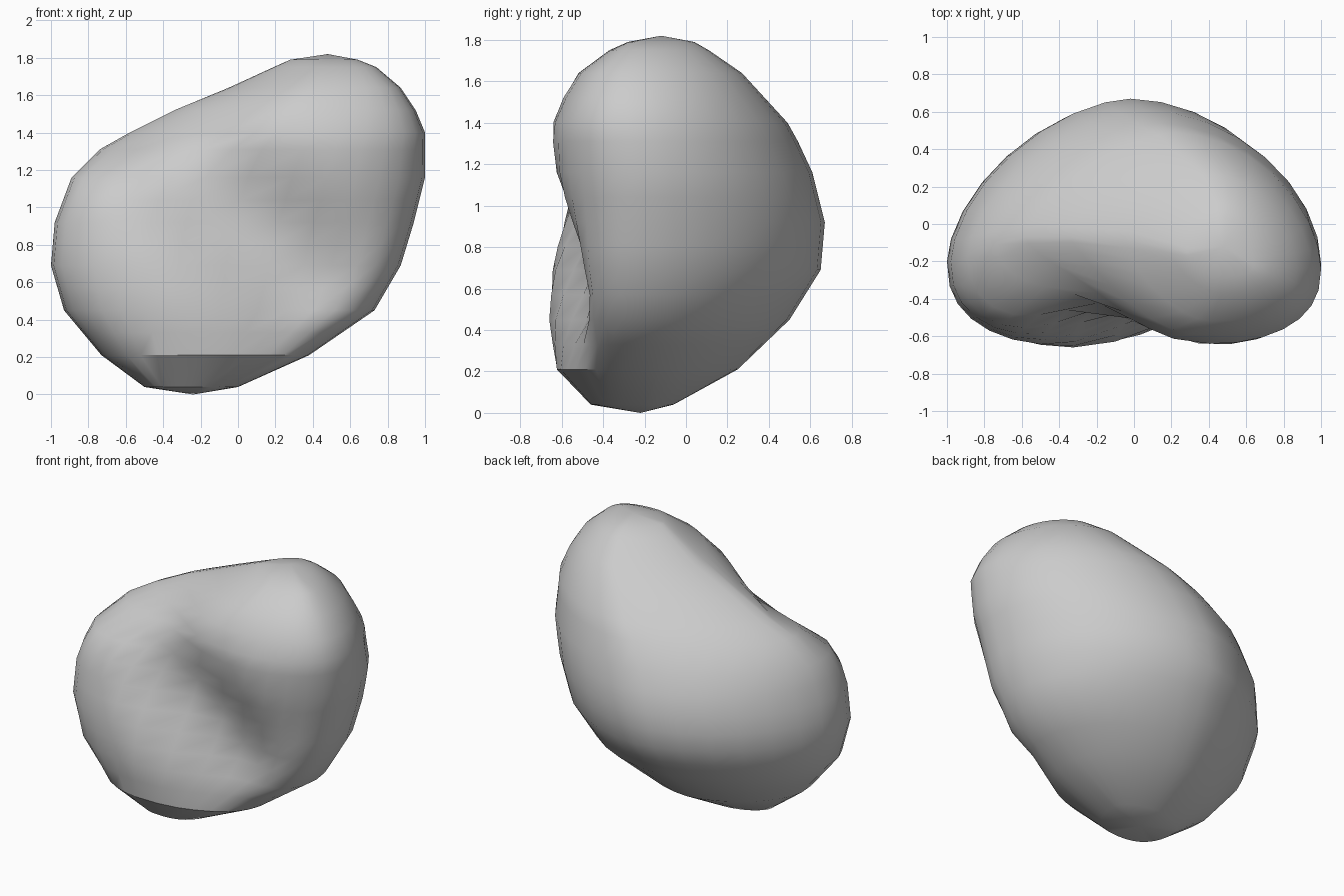
import bpy, bmesh, math

cube = bpy.data.objects.get("Cube")
if cube:
    bpy.data.objects.remove(cube, do_unlink=True)

SEGMENTS = 32
WIDEST_Y = -0.2

# Cross-sections: height, left edge, right edge, front edge, back edge
SECTIONS = [
    (0.04, -0.50, 0.00, -0.46, -0.06),
    (0.21, -0.73, 0.38, -0.63, 0.25),
    (0.45, -0.93, 0.73, -0.68, 0.50),
    (0.69, -1.00, 0.87, -0.69, 0.65),
    (0.92, -0.98, 0.94, -0.68, 0.67),
    (1.16, -0.89, 1.00, -0.69, 0.61),
    (1.31, -0.74, 1.00, -0.68, 0.54),
    (1.40, -0.58, 1.00, -0.66, 0.49),
    (1.52, -0.34, 0.95, -0.60, 0.38),
    (1.64, -0.05, 0.87, -0.52, 0.27),
    (1.75, 0.19, 0.74, -0.37, 0.11),
    (1.79, 0.28, 0.64, -0.28, 0.04),
]


def power(value, exponent):
    return math.copysign(abs(value) ** exponent, value)


def ramp(z):
    """Zero on the lower body, one near the sloping top ridge."""
    return min(1, max(0, (z - 1.1) / 0.3))


def valley(x, z):
    """Depth of the diagonal hollow between the two front lobes."""
    across = (x - 0.07) * 0.73 + (z - 0.9) * 0.69
    along = (x - 0.07) * 0.69 - (z - 0.9) * 0.73
    fade = max(0, along - 0.4) / 0.3
    return 0.24 * math.exp(-(across / 0.35) ** 2 - fade ** 2)


def roundness(c, s, z):
    """Exponent that squares (low) or tapers (high) each corner."""
    if s > 0:
        return 1.2 + 0.2 * ramp(z) if c < 0 else 1.08
    if c < 0:
        return 0.8 + 0.35 * ramp(z)
    return 0.85


def section_ring(bm, z, left, right, front, back):
    ring = []
    for i in range(SEGMENTS):
        angle = math.tau * i / SEGMENTS
        c, s = math.cos(angle), math.sin(angle)
        bend = roundness(c, s, z)
        x = (left + right) / 2 + (right - left) / 2 * power(c, bend)
        reach = back - WIDEST_Y if s > 0 else WIDEST_Y - front
        y = WIDEST_Y + reach * power(s, bend)
        if s < 0:
            y += valley(x, z) * -s * min(1, reach / 0.45)
        # The ridge sits further back on the low side
        size = min(1, right - left)
        y += ramp(z) * size * c * c * (0.13 if c < 0 else -0.04)
        ring.append(bm.verts.new((x, y, z)))
    return ring


# Boulder body: stacked sections, with one more between each pair in the middle
levels = [SECTIONS[0]]
for low, high in zip(SECTIONS, SECTIONS[1:]):
    if high[0] - low[0] > 0.2:
        levels.append(tuple((a + b) / 2 for a, b in zip(low, high)))
    levels.append(high)

bm = bmesh.new()
rings = [section_ring(bm, *level) for level in levels]
bottom = bm.verts.new((-0.24, -0.22, 0))
top = bm.verts.new((0.48, -0.12, 1.82))
for i in range(SEGMENTS):
    j = (i + 1) % SEGMENTS
    for low, high in zip(rings, rings[1:]):
        bm.faces.new((low[i], low[j], high[j], high[i]))
    bm.faces.new((bottom, rings[0][j], rings[0][i]))
    bm.faces.new((top, rings[-1][i], rings[-1][j]))
bmesh.ops.recalc_face_normals(bm, faces=bm.faces)
mesh = bpy.data.meshes.new("boulder")
bm.to_mesh(mesh)
bm.free()

boulder = bpy.data.objects.new("boulder", mesh)
bpy.context.collection.objects.link(boulder)

# Plain grey stone
stone = bpy.data.materials.new("stone_grey")
stone.use_nodes = True
colour = (0.6, 0.6, 0.6, 1)
stone.diffuse_color = colour
stone.node_tree.nodes["Principled BSDF"].inputs["Base Color"].default_value = colour
mesh.materials.append(stone)

bpy.ops.object.select_all(action='DESELECT')
boulder.select_set(True)
bpy.context.view_layer.objects.active = boulder
bpy.ops.object.shade_smooth_by_angle(angle=math.radians(30))
